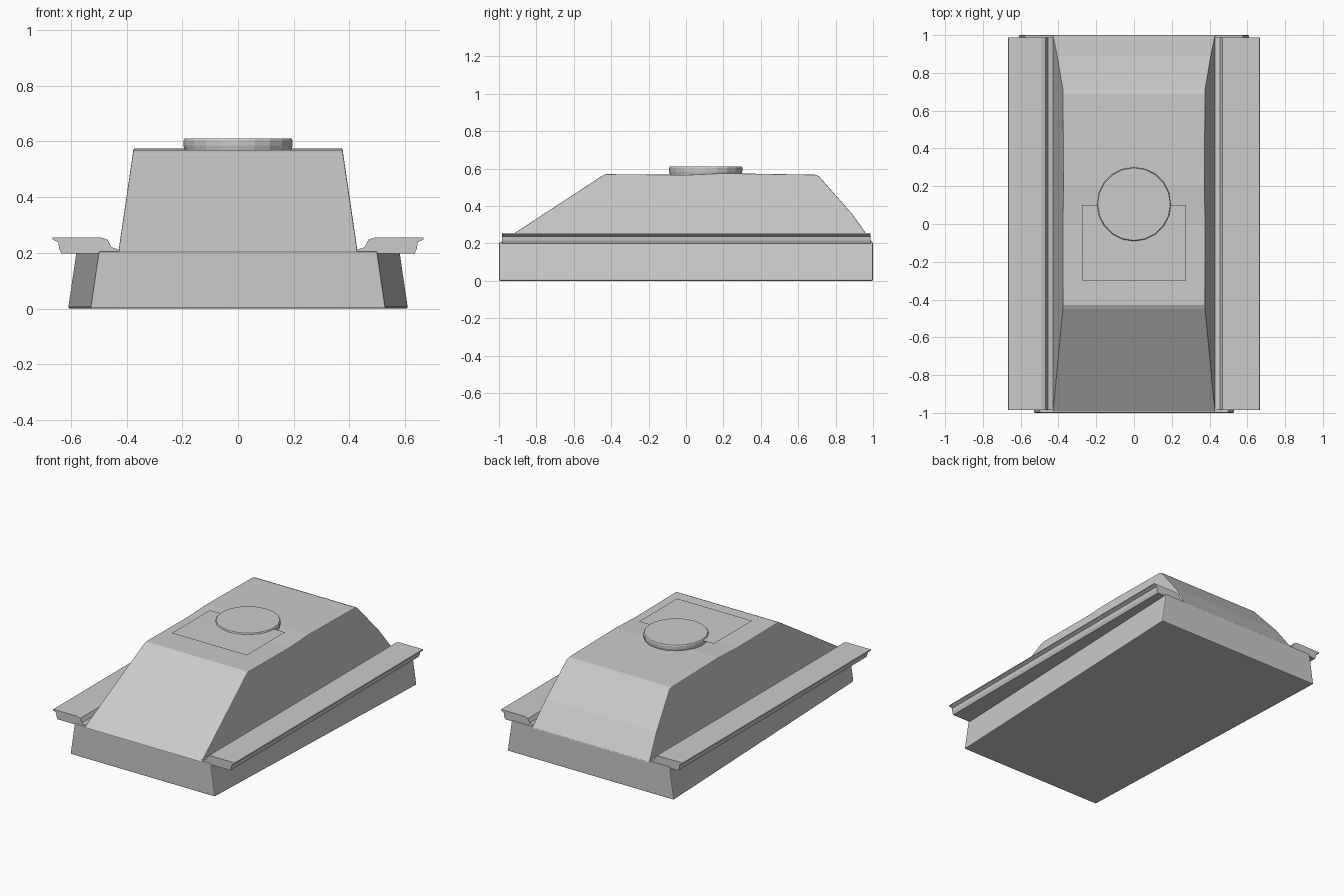
import bpy, bmesh
from math import cos, sin, pi

if "Cube" in bpy.data.objects:
    bpy.data.objects.remove(bpy.data.objects["Cube"])


def make(name, verts, faces, bevel=0.0):
    me = bpy.data.meshes.new(name)
    bm = bmesh.new()
    vs = [bm.verts.new(v) for v in verts]
    for f in faces:
        bm.faces.new([vs[i] for i in f])
    bmesh.ops.recalc_face_normals(bm, faces=bm.faces[:])
    bm.to_mesh(me)
    bm.free()
    ob = bpy.data.objects.new(name, me)
    bpy.context.collection.objects.link(ob)
    if bevel:
        m = ob.modifiers.new("edge_round", 'BEVEL')
        m.width = bevel
        m.segments = 2
        m.limit_method = 'ANGLE'
    return ob


def loft(name, a, b, bevel=0.0):
    """Closed solid between two matching outlines."""
    n = len(a)
    faces = [list(range(n)), list(range(n, 2 * n))]
    faces += [[i, (i + 1) % n, n + (i + 1) % n, n + i] for i in range(n)]
    return make(name, list(a) + list(b), faces, bevel)


# Lower hull, narrower at the front and flared toward the ground
def hull_section(y, bottom, top):
    return [(-bottom, y, 0), (bottom, y, 0), (top, y, 0.205), (-top, y, 0.205)]


loft("lower_hull", hull_section(-1, 0.53, 0.50), hull_section(1, 0.61, 0.58), 0.006)

# Upper hull: side profile with walls leaning inward
profile = [(-1, 0.20), (-0.45, 0.56), (-0.43, 0.57), (0, 0.566), (0.2, 0.575),
           (0.69, 0.567), (0.71, 0.56), (0.89, 0.355), (1, 0.20)]


def hull_wall(side):
    return [(side * (0.43 - (z - 0.2) * 0.147), y, z) for y, z in profile]


loft("upper_hull", hull_wall(-1), hull_wall(1), 0.004)

# Side fenders with an outer lip and an inner gutter
section = [(0.42, 0.21), (0.437, 0.197), (0.634, 0.197), (0.642, 0.215), (0.645, 0.238),
           (0.667, 0.248), (0.665, 0.255), (0.49, 0.255), (0.468, 0.247), (0.455, 0.22)]
for side, label in ((-1, "left"), (1, "right")):
    loft(label + "_fender",
         [(side * x, -0.985, z) for x, z in section],
         [(side * x, 0.987, z) for x, z in section])

# Round turret ring base
rim = []
for r, z in ((0.19, 0.56), (0.196, 0.585), (0.196, 0.604), (0.192, 0.61)):
    rim.append([(r * cos(2 * pi * i / 20), 0.105 + r * sin(2 * pi * i / 20), z)
                for i in range(20)])
n = 20
faces = [list(range(n)), list(range(3 * n, 4 * n))]
faces += [[k * n + i, k * n + (i + 1) % n, (k + 1) * n + (i + 1) % n, (k + 1) * n + i]
          for k in range(3) for i in range(n)]
make("turret_ring", [v for ring in rim for v in ring], faces)

# Thin roof plate in front of the ring
make("roof_plate", [(-0.275, -0.3, 0.602), (0.275, -0.3, 0.602),
                    (0.275, 0.1, 0.602), (-0.275, 0.1, 0.602)], [[0, 1, 2, 3]])
